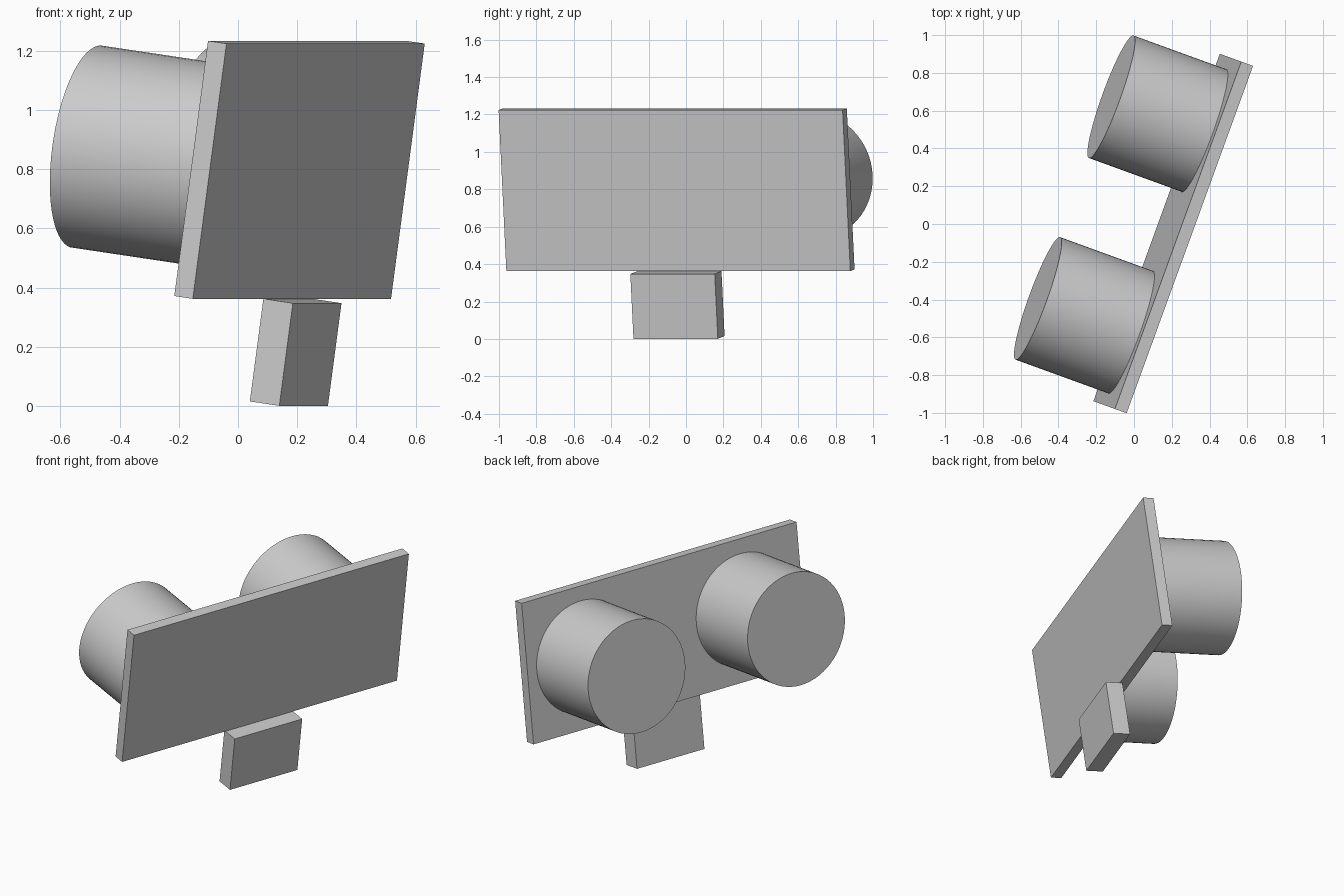
import bpy
from math import radians
from mathutils import Matrix, Vector

cube = bpy.data.objects.get("Cube")
if cube:
    bpy.data.objects.remove(cube, do_unlink=True)

# Single grey finish
grey = bpy.data.materials.new("plain grey")
grey.use_nodes = True
GREY = (0.6, 0.6, 0.6, 1)
grey.diffuse_color = GREY
grey.node_tree.nodes["Principled BSDF"].inputs["Base Color"].default_value = GREY

# The model's own frame: x along the plate, y to the back, z up the plate;
# origin at the middle of the plate's lower front edge
FRAME = (Matrix.Translation((0.182, -0.041, 0.362))
         @ Matrix.Rotation(radians(70), 4, 'Z')
         @ Matrix.Rotation(radians(8), 4, 'X'))


def finish(name, local):
    obj = bpy.context.object
    obj.name = name
    obj.data.materials.append(grey)
    obj.matrix_world = FRAME @ local
    return obj


def box(name, low, high):
    low, high = Vector(low), Vector(high)
    bpy.ops.mesh.primitive_cube_add(size=1)
    return finish(name, Matrix.Translation((low + high) / 2)
                  @ Matrix.Diagonal((*(high - low), 1)))


PLATE_LENGTH, PLATE_DEPTH, PLATE_HEIGHT = 1.957, 0.067, 0.87
DRUM_LENGTH = 0.528

# Mounting plate
box("plate", (-PLATE_LENGTH / 2, 0, 0),
    (PLATE_LENGTH / 2, PLATE_DEPTH, PLATE_HEIGHT))

# Block below the plate, stepped forward
box("lower_block", (-0.24, -0.092, -0.352), (0.24, 0.015, -0.002))

# Pair of drums on the back of the plate
for side, name in ((-1, "right_drum"), (1, "left_drum")):
    bpy.ops.mesh.primitive_cylinder_add(vertices=64, radius=0.345, depth=DRUM_LENGTH)
    finish(name, Matrix.Translation((side * 0.568, PLATE_DEPTH + DRUM_LENGTH / 2,
                                     PLATE_HEIGHT / 2))
           @ Matrix.Rotation(radians(90), 4, 'X'))
    bpy.ops.object.shade_smooth_by_angle(angle=radians(30))
